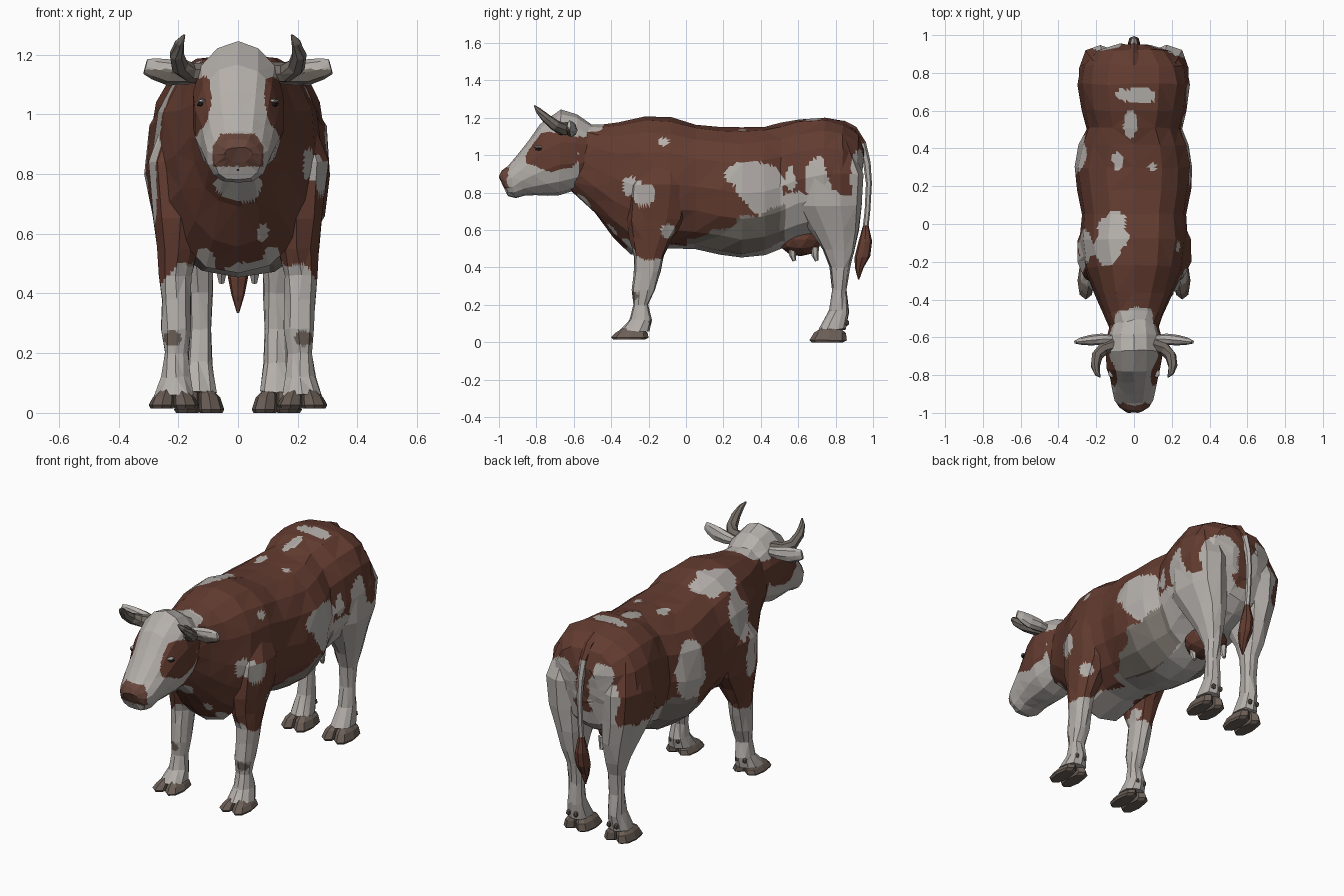
import bpy, bmesh, math, random
from mathutils import Vector, noise

random.seed(4)
default_cube = bpy.data.objects.get("Cube")
if default_cube:
    bpy.data.objects.remove(default_cube, do_unlink=True)


def make_material(name, color):
    mat = bpy.data.materials.new(name)
    mat.use_nodes = True
    mat.diffuse_color = (*color, 1)
    mat.node_tree.nodes["Principled BSDF"].inputs["Base Color"].default_value = (*color, 1)
    return mat


BROWN, WHITE, HOOF, HORN, NOSE, DARK, BELLY = range(7)
MATERIALS = [
    make_material("red_brown_coat", (.125, .045, .03)),
    make_material("white_coat", (.46, .43, .405)),
    make_material("hoof_grey", (.15, .115, .095)),
    make_material("horn_grey", (.17, .145, .125)),
    make_material("nose_brown", (.135, .06, .043)),
    make_material("eye_dark", (.02, .015, .012)),
    make_material("belly_grey", (.2, .178, .155)),
]

# White coat patches: centre and radii of ellipsoids
WHITE_PATCHES = [
    ((.3, .4, .82), (.13, .12, .13)),          # left flank
    ((.3, .3, .9), (.13, .085, .07)),
    ((.3, .47, .73), (.13, .09, .12)),
    ((-.3, .36, .83), (.14, .1, .18)),         # right flank
    ((.3, .7, .86), (.15, .065, .12)),         # left thigh
    ((.3, .56, .88), (.12, .03, .09)),
    ((.28, -.29, .83), (.12, .06, .055)),      # left shoulder
    ((.28, -.22, .78), (.12, .065, .055)),
    ((.2, -.12, 1.07), (.08, .03, .025)),
    ((.27, -.1, .6), (.08, .04, .035)),
    ((-.12, -.08, 1.14), (.1, .14, .12)),      # right shoulder and back
    ((-.25, -.12, .98), (.12, .08, .14)),
    ((-.28, -.2, .76), (.12, .06, .15)),
    ((-.09, .33, 1.14), (.03, .05, .08)),      # spots along the back
    ((.1, .3, 1.13), (.025, .025, .06)),
    ((-.02, .54, 1.17), (.035, .09, .06)),
    ((0, .68, 1.19), (.1, .05, .06)),
    ((0, -.14, .48), (.16, .16, .06)),         # chest
    ((.08, -.34, .62), (.025, .1, .05)),
    ((.11, -.28, .52), (.03, .1, .05)),
    ((-.11, -.28, .52), (.03, .1, .05)),
    ((0, -.53, 1.17), (.17, .09, .08)),        # nape
    ((0, -.54, .76), (.09, .06, .06)),
    ((.17, .95, .85), (.13, .1, .22)),         # back of thighs
    ((-.12, .94, .84), (.095, .1, .22)),
]


def in_patch(p, centre, radii, rough=.7):
    d = sum(((p[i] - centre[i]) / radii[i]) ** 2 for i in range(3))
    return d + rough * noise.noise(p * 13) < 1


def coat(p):
    z = p.z + .05 * noise.noise(p * 11)
    side = Vector((abs(p.x), p.y, p.z))
    if in_patch(side, (.225, -.29, .25), (.035, .05, .025)):
        return HOOF                            # knee mark
    if p.y < 0:
        limit = min(.49, .64 - .8 * side.x)
    elif p.y > .53:
        limit = .76 + .15 * p.x
    else:
        limit = .53 + .42 * p.y
    if z < limit:
        return BELLY if 0 < p.y < .53 and side.x > .11 else WHITE
    return WHITE if any(in_patch(p, *b) for b in WHITE_PATCHES) else BROWN


def head_coat(p):
    side = Vector((abs(p.x), p.y, p.z))
    if p.y < -.92 and .825 < p.z < .935 and side.x < .085 - .6 * max(0, p.z - .89):
        return NOSE
    if in_patch(side, (.135, -.72, 1.025), (.068, .16, .105), .5):
        return BROWN
    return BROWN if p.y > -.575 and p.z < 1.1 else WHITE


def skin(name, rings, paint, cuts=0, jitter=0):
    """Bridge rings of points, cap the ends and colour the faces by rule."""
    bm = bmesh.new()
    loops = [[bm.verts.new(p) for p in ring] for ring in rings]
    n = len(loops[0])
    for low, high in zip(loops, loops[1:]):
        for i in range(n):
            j = (i + 1) % n
            bm.faces.new((low[i], low[j], high[j], high[i]))
    bm.faces.new(loops[0])
    bm.faces.new(loops[-1])
    for v in bm.verts:
        v.co += Vector([random.uniform(-jitter, jitter) for _ in range(3)])
    bmesh.ops.recalc_face_normals(bm, faces=bm.faces[:])
    bmesh.ops.triangulate(bm, faces=bm.faces[:])
    if cuts:
        bmesh.ops.subdivide_edges(bm, edges=bm.edges[:], cuts=cuts, use_grid_fill=True)
    for f in bm.faces:
        f.material_index = paint(f.calc_center_median()) if callable(paint) else paint
    mesh = bpy.data.meshes.new(name)
    bm.to_mesh(mesh)
    bm.free()
    for mat in MATERIALS:
        mesh.materials.append(mat)
    bpy.context.collection.objects.link(bpy.data.objects.new(name, mesh))


def loft(name, sections, paint, n=12, side=1, power=.85, low=.85, **kw):
    """Each section: y, z of one edge, y, z of the other, centre x, half width."""
    rings = []
    for ya, za, yb, zb, cx, hw in sections:
        ring = []
        for i in range(n):
            t = math.tau * (i + .5 * (n % 4 > 0)) / n
            c, s = math.cos(t), math.sin(t)
            e = power if s > 0 else low
            x = cx + hw * math.copysign(abs(c) ** e, c)
            k = (1 + math.copysign(abs(s) ** e, s)) / 2
            ring.append(Vector((x * side, yb + (ya - yb) * k, zb + (za - zb) * k)))
        rings.append(ring)
    skin(name, rings, paint, **kw)


def tube(name, path, radii, paint, ref=(1, 0, 0), n=6, side=1, **kw):
    """Sweep an ellipse along a path; radii are pairs."""
    pts = [Vector((x * side, y, z)) for x, y, z in path]
    rings = []
    for i, p in enumerate(pts):
        d = (pts[min(i + 1, len(pts) - 1)] - pts[max(i - 1, 0)]).normalized()
        u = d.cross(Vector(ref)).normalized()
        v = d.cross(u)
        a, b = radii[i]
        rings.append([p + u * a * math.cos(math.tau * k / n) + v * b * math.sin(math.tau * k / n)
                      for k in range(n)])
    skin(name, rings, paint, **kw)


def ball(name, centre, radii, paint, detail=1):
    bm = bmesh.new()
    bmesh.ops.create_icosphere(bm, subdivisions=detail, radius=1)
    for v in bm.verts:
        v.co = Vector([centre[i] + v.co[i] * radii[i] for i in range(3)])
    mesh = bpy.data.meshes.new(name)
    bm.to_mesh(mesh)
    bm.free()
    mesh.materials.append(MATERIALS[paint])
    bpy.context.collection.objects.link(bpy.data.objects.new(name, mesh))


# Trunk and neck
trunk = [(-.54, 1.17, -.62, .81, .12), (-.46, 1.165, -.49, .69, .16), (-.36, 1.18, -.39, .56, .205),
         (-.22, 1.21, -.29, .465, .26), (-.08, 1.2, -.1, .505, .285), (.05, 1.165, .05, .5, .278),
         (.18, 1.15, .18, .47, .3), (.3, 1.145, .3, .45, .312), (.42, 1.155, .42, .465, .29),
         (.51, 1.17, .5, .5, .25), (.6, 1.195, .6, .54, .275), (.74, 1.205, .74, .58, .295),
         (.84, 1.18, .84, .62, .28), (.92, 1.12, .9, .68, .205), (.955, 1.03, .93, .8, .09)]
loft("trunk", [(a, b, c, d, 0, w) for a, b, c, d, w in trunk], coat, n=16, power=.8, low=.97,
     cuts=6, jitter=.005)

# Head
head = [(-.5, 1.165, -.52, .85, .125), (-.58, 1.22, -.6, .81, .145), (-.67, 1.245, -.68, .785, .155),
        (-.78, 1.165, -.74, .785, .145), (-.84, 1.08, -.8, .785, .128), (-.9, 1.0, -.86, .785, .115),
        (-.95, .945, -.91, .77, .103), (-.985, .92, -.95, .78, .08), (-1, .89, -.98, .84, .045)]
loft("head", [(a, b, c, d, 0, w) for a, b, c, d, w in head], head_coat, n=14, power=.95, cuts=6, jitter=.003)

front_leg = [(-.2, .98, -.04, .98, .19, .06), (-.3, .84, .02, .84, .2, .105), (-.32, .65, 0, .66, .195, .092),
             (-.3, .55, -.07, .56, .2, .072), (-.275, .46, -.12, .46, .21, .056),
             (-.28, .38, -.135, .38, .207, .052), (-.29, .28, -.165, .28, .205, .052),
             (-.28, .2, -.2, .2, .207, .042), (-.3, .12, -.185, .12, .21, .05),
             (-.355, .06, -.195, .06, .213, .068)]
hind_leg = [(.62, 1.07, .88, 1.07, .16, .09), (.56, .9, .95, .9, .175, .122), (.58, .73, .94, .73, .17, .112),
            (.66, .6, .925, .6, .15, .085), (.73, .5, .9, .48, .14, .06), (.77, .4, .875, .4, .13, .045),
            (.78, .28, .86, .28, .13, .04), (.765, .17, .87, .16, .13, .044), (.71, .07, .855, .07, .13, .062)]


def ear_coat(p):
    return HORN if p.y < -.618 and p.z < 1.15 else WHITE


for side, label in ((1, "left"), (-1, "right")):
    # Legs and cloven hooves
    loft(label + "_front_leg", front_leg, coat, n=10, side=side, cuts=5, jitter=.004)
    loft(label + "_hind_leg", hind_leg, coat, n=10, side=side, cuts=5, jitter=.004)
    for pair, y, cx, base in (("front", -.4, .215, .015), ("hind", .66, .13, 0)):
        for claw, shift in (("inner", -.04), ("outer", .04)):
            x = cx + shift
            loft(f"{label}_{pair}_{claw}_claw",
                 [(y + .075, .082, y + .17, .07, cx + shift * .6, .022),
                  (y + .025, .052, y + .195, .05, cx + shift * .85, .037),
                  (y, base + .012, y + .2, base + .01, x, .044), (y + .01, base, y + .18, base, x, .038)],
                 HOOF, n=8, side=side)
            ball(f"{label}_{pair}_{claw}_dewclaw", ((cx + shift * .6) * side, y + .2, .105),
                 (.014, .014, .018), HOOF)

    # Horn and ear
    tube(label + "_horn",
         [(.1, -.64, 1.14), (.16, -.66, 1.14), (.195, -.7, 1.16), (.205, -.75, 1.2), (.195, -.79, 1.24),
          (.18, -.81, 1.265)],
         [(.038, .036), (.035, .034), (.031, .03), (.025, .025), (.016, .016), (.004, .004)], HORN,
         ref=(0, .6, -.8), n=7, side=side)
    tube(label + "_ear",
         [(.1, -.61, 1.13), (.17, -.61, 1.135), (.23, -.615, 1.14), (.28, -.62, 1.152), (.31, -.625, 1.16)],
         [(.022, .02), (.036, .03), (.044, .028), (.036, .02), (.026, .009)],
         ear_coat, ref=(0, 1, 0), n=8, side=side, cuts=2)

    # Eye, eyelid and nostril
    ball(label + "_eye", (.122 * side, -.785, 1.033), (.016, .022, .009), DARK)
    ball(label + "_eyelid", (.12 * side, -.79, 1.045), (.018, .026, .008), WHITE)
    ball(label + "_nostril", (.045 * side, -.97, .89), (.018, .016, .01), DARK)

    # Teats
    for place, y in (("front", .57), ("rear", .69)):
        tube(f"{label}_{place}_teat", [(.055, y, .51), (.055, y, .465), (.055, y + .01, .435)],
             [(.022, .022), (.018, .018), (.01, .01)], WHITE, side=side)

# Mouth line
tube("mouth", [(-.07, -.93, .822), (0, -.958, .815), (.07, -.93, .822)],
     [(.005, .012)] * 3, DARK, ref=(0, 1, 0))

# Udder
ball("udder", (0, .61, .55), (.12, .12, .09), BROWN, detail=2)

# Tail and tuft
tube("tail", [(0, .83, 1.16), (0, .89, 1.13), (0, .94, 1.06), (0, .967, .96), (0, .978, .85), (0, .97, .7),
              (0, .955, .57)],
     [(.03, .03), (.03, .028), (.024, .022), (.02, .018), (.016, .016), (.015, .015), (.016, .016)],
     lambda p: BROWN if p.z > 1.06 else WHITE, cuts=2)
loft("tail_tuft", [(.975, .63, .945, .62, 0, .016), (.995, .54, .92, .53, 0, .032),
                   (.985, .46, .9, .45, 0, .034), (.95, .4, .905, .39, 0, .022), (.926, .335, .92, .335, 0, .004)],
     BROWN, n=8)
